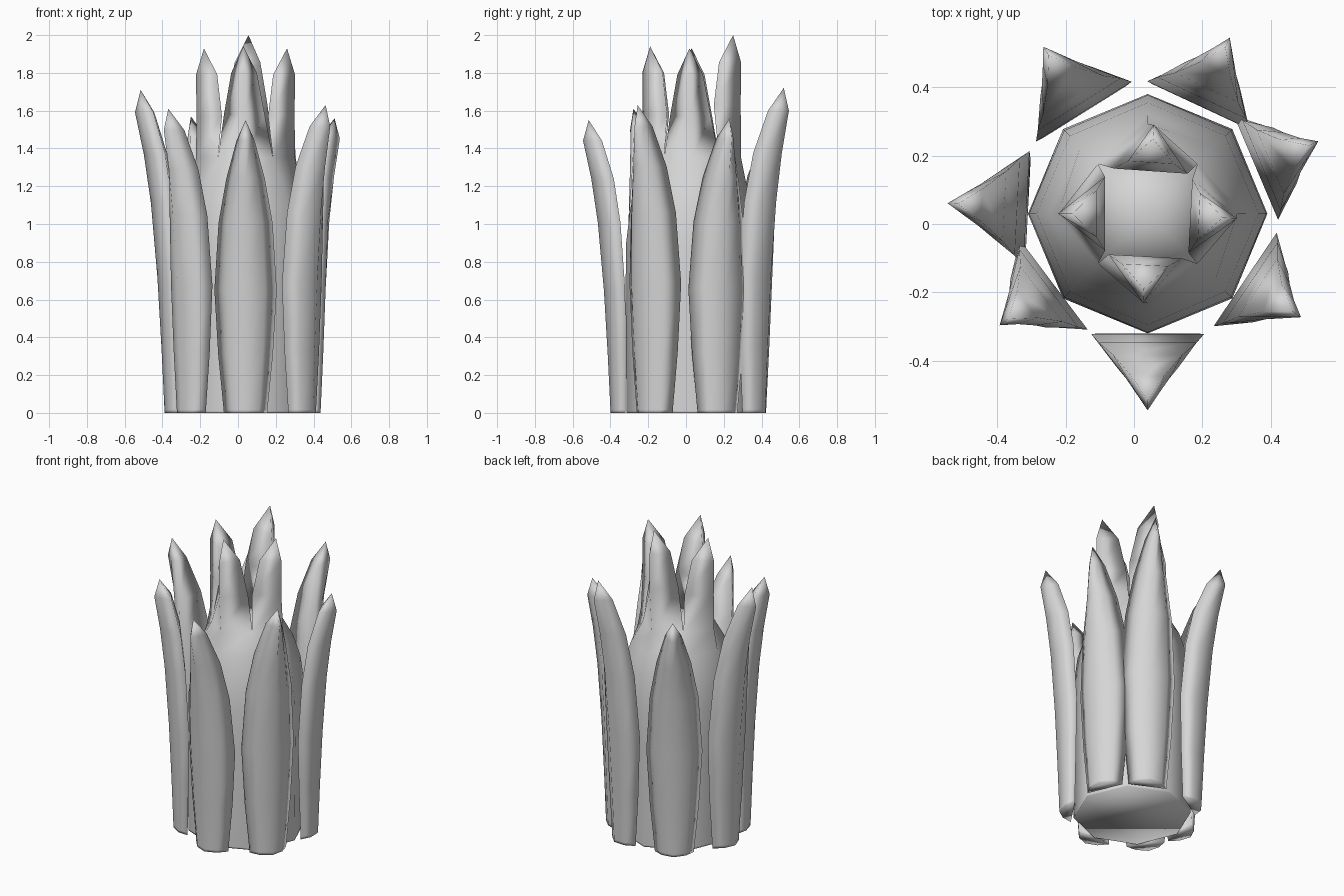
import bpy
import bmesh
from math import radians, cos, sin, tau
from mathutils import Vector

cube = bpy.data.objects.get("Cube")
if cube:
    bpy.data.objects.remove(cube, do_unlink=True)

GREY = (0.67, 0.67, 0.67, 1.0)
mat = bpy.data.materials.new("plain grey")
mat.use_nodes = True
mat.diffuse_color = GREY
mat.node_tree.nodes["Principled BSDF"].inputs["Base Color"].default_value = GREY

CENTRE = (0.04, 0.03)


def place(azimuth, r, w, z):
    """Point at radius r along an azimuth in degrees, w sideways, height z."""
    a = radians(azimuth)
    return Vector((*CENTRE, z)) + r * Vector((cos(a), sin(a), 0)) + w * Vector((-sin(a), cos(a), 0))


def skin(bm, loops, tip=None):
    """Join closed loops of vertices from the bottom up, with an optional tip."""
    n = len(loops[0])
    for i in range(n):
        j = (i + 1) % n
        for low, high in zip(loops, loops[1:]):
            bm.faces.new((low[i], low[j], high[j], high[i]))
        if tip:
            bm.faces.new((loops[-1][i], loops[-1][j], tip))


def finish(bm, name):
    """Turn the bmesh into a smooth shaded object."""
    for face in bm.faces:
        face.smooth = True
    mesh = bpy.data.meshes.new(name)
    bm.to_mesh(mesh)
    bm.free()
    mesh.materials.append(mat)
    bpy.context.collection.objects.link(bpy.data.objects.new(name, mesh))


# Core: eight-sided column; each entry is height, corner radius, in-between radius
core_profile = [(0, 0.345, 0.345), (0.01, 0.345, 0.345), (0.65, 0.35, 0.35),
                (0.9, 0.347, 0.345), (1.08, 0.325, 0.322), (1.22, 0.288, 0.278),
                (1.35, 0.262, 0.206)]
bm = bmesh.new()
loops = [[bm.verts.new(place(45 * k, odd if k % 2 else even, 0, z)) for k in range(8)]
         for z, even, odd in core_profile]
bm.faces.new(loops[0][::-1])
skin(bm, loops)
rim = loops[-1]

# Dome between the inner leaves
crown = bm.verts.new((*CENTRE, 1.4))
for k in range(1, 8, 2):
    bm.faces.new((rim[k], rim[(k + 2) % 8], crown))

# Inner leaves growing from every second corner: azimuth, height
for k, (azimuth, height) in enumerate([(357, 1.93), (86, 2.0), (180, 1.93), (267, 1.94)]):
    s = height / 1.94
    stem = [rim[2 * k - 1], rim[2 * k], rim[2 * k + 1]]
    leaf = [stem]
    for z, ridge, side, w in [(1.58, 0.26, 0.125, 0.108), (1.8, 0.262, 0.15, 0.068)]:
        leaf.append([bm.verts.new(place(azimuth, r, x, z * s))
                     for r, x in ((side, -w), (ridge, 0), (side, w))])
    skin(bm, leaf, bm.verts.new(place(azimuth, 0.22, 0, height)))
finish(bm, "core_with_inner_leaves")

# Outer leaves: fraction of height, lean, half width, side radius
leaf_profile = [(0, 0, 0.115, 0.35), (0.01, 0, 0.116, 0.35), (0.2, 0.1, 0.145, 0.35),
                (0.42, 0.24, 0.165, 0.352), (0.65, 0.46, 0.143, 0.377),
                (0.8, 0.7, 0.102, 0.412), (0.93, 1, 0.048, 0.475)]
outer_leaves = [("front", 270, 0.575, 1.55), ("front_left", 326, 0.541, 1.63),
                ("left", 23, 0.542, 1.56), ("back_left", 65, 0.568, 1.72),
                ("back_right", 122, 0.576, 1.57), ("right", 177, 0.586, 1.71),
                ("front_right", 217, 0.542, 1.61)]
for side, azimuth, reach, height in outer_leaves:
    bm = bmesh.new()
    loops = []
    for t, lean, w, flank in leaf_profile:
        ridge = 0.43 + (reach - 0.43) * lean
        flank += (reach - 0.575) * lean
        mid = (ridge + flank) / 2 + 0.1 * w
        outline = [(flank, -w), (mid, -0.62 * w), (ridge, 0), (mid, 0.62 * w), (flank, w)]
        loops.append([bm.verts.new(place(azimuth, r, x, t * height)) for r, x in outline])
    bm.faces.new(loops[0][::-1])
    skin(bm, loops, bm.verts.new(place(azimuth, reach - 0.03, 0, height)))
    finish(bm, "outer_leaf_" + side)
